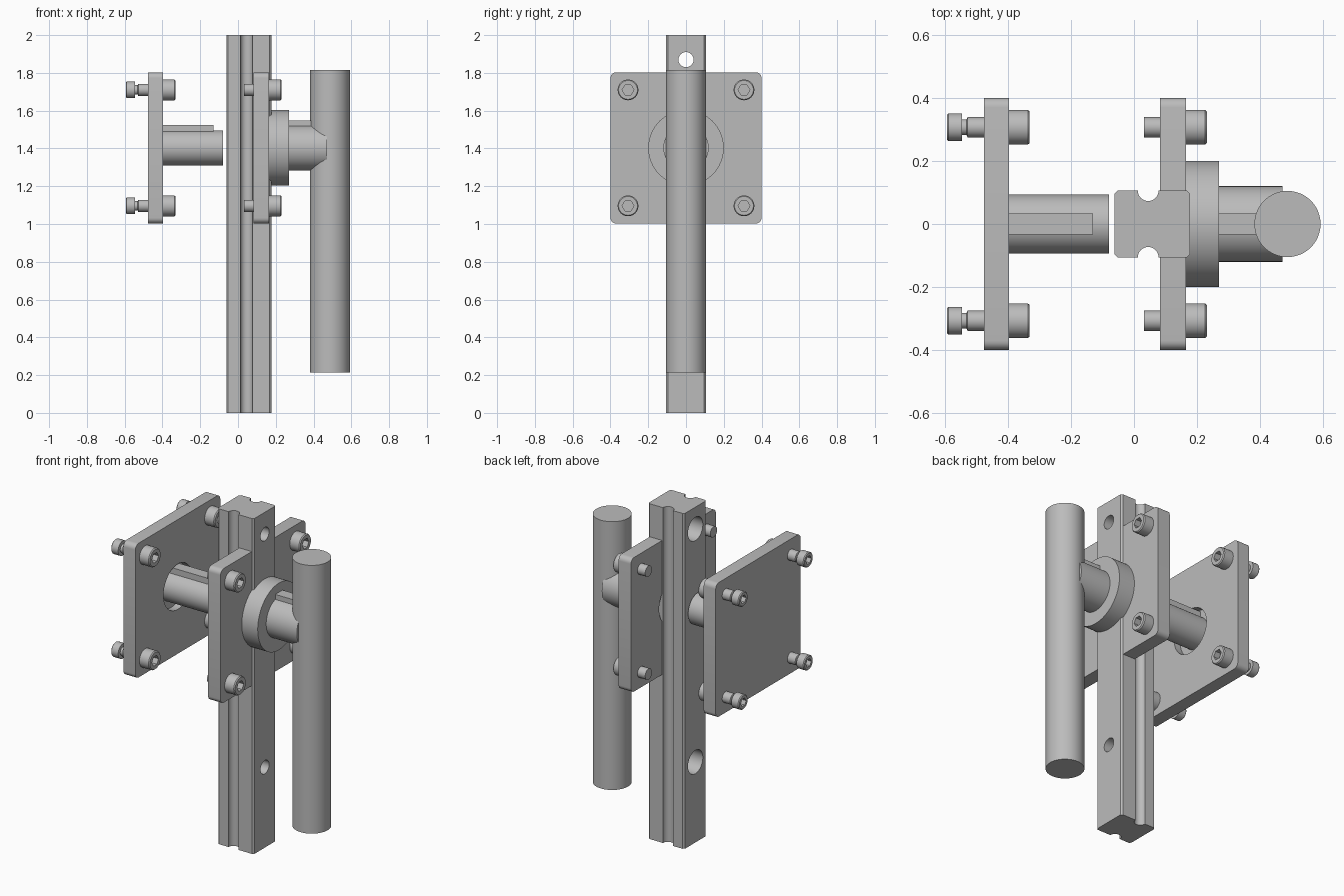
import bpy, bmesh
from math import pi, cos, sin, radians
from mathutils import Matrix, Vector

old = bpy.data.objects.get("Cube")
if old:
    bpy.data.objects.remove(old, do_unlink=True)

AXIS_Z = 1.403          # height of the spindle axis
SCREW_OFF = 0.307       # screw distance from the axis in y and z

steel = bpy.data.materials.new("steel_grey")
steel.use_nodes = True
GREY = (0.5, 0.5, 0.5, 1)
steel.diffuse_color = GREY
steel.node_tree.nodes["Principled BSDF"].inputs["Base Color"].default_value = GREY


def finish(name, bm):
    bmesh.ops.recalc_face_normals(bm, faces=bm.faces)
    mesh = bpy.data.meshes.new(name)
    bm.to_mesh(mesh)
    bm.free()
    mesh.materials.append(steel)
    ob = bpy.data.objects.new(name, mesh)
    bpy.context.collection.objects.link(ob)
    return ob


def select(ob):
    bpy.ops.object.select_all(action='DESELECT')
    ob.select_set(True)
    bpy.context.view_layer.objects.active = ob


def smooth(ob):
    select(ob)
    bpy.ops.object.shade_smooth_by_angle(angle=radians(30))


def lathe(name, profile, y=0, z=AXIS_Z, sides=64):
    """Solid of revolution about the x direction from (x, radius) pairs."""
    bm = bmesh.new()
    rings = [[bm.verts.new((x, y + r * cos(2 * pi * i / sides), z + r * sin(2 * pi * i / sides)))
              for i in range(sides)] for x, r in profile]
    for a, b in zip(rings, rings[1:]):
        for i in range(sides):
            j = (i + 1) % sides
            bm.faces.new((a[i], a[j], b[j], b[i]))
    bm.faces.new(rings[0])
    bm.faces.new(rings[-1])
    return finish(name, bm)


def extrude(name, points, vec):
    bm = bmesh.new()
    face = bm.faces.new([bm.verts.new(p) for p in points])
    out = bmesh.ops.extrude_face_region(bm, geom=[face], use_keep_orig=True)
    bmesh.ops.translate(bm, vec=Vector(vec),
                        verts=[g for g in out["geom"] if isinstance(g, bmesh.types.BMVert)])
    return finish(name, bm)


def box(name, lo, hi):
    bm = bmesh.new()
    bmesh.ops.create_cube(bm, size=1)
    for v in bm.verts:
        v.co = [h if c > 0 else l for c, l, h in zip(v.co, lo, hi)]
    return finish(name, bm)


def cut(ob, cutter):
    mod = ob.modifiers.new("cut", 'BOOLEAN')
    mod.operation, mod.solver, mod.object = 'DIFFERENCE', 'EXACT', cutter
    select(ob)
    bpy.ops.object.modifier_apply(modifier=mod.name)
    bpy.data.objects.remove(cutter, do_unlink=True)


# Grooved rail: one half of the section, mirrored across y
x0, x1, hy, ch = -0.062, 0.177, 0.106, 0.01
gx, gr = 0.045, 0.033
half = [(x0, hy - ch), (x0 + ch, hy)]
half += [(gx - gr * cos(pi * i / 16), hy - gr * sin(pi * i / 16)) for i in range(17)]
half += [(x1 - ch, hy), (x1, hy - ch)]
section = half + [(x, -y) for x, y in reversed(half)]
rail = extrude("rail", [(x, y, 0) for x, y in section], (0, 0, 2))

# Counterbored mounting holes in the rail
for hz in (0.48, 1.87):
    cut(rail, lathe("hole_cutter", [(x0 - 0.1, 0.07), (0.05, 0.07), (0.05, 0.04), (x1 + 0.1, 0.04)],
                    z=hz, sides=48))
smooth(rail)


def plate(name, xa, xb, hole_from, hole_to):
    """Square plate with rounded corners and a round bore or recess."""
    size, r = 0.4, 0.03
    pts = []
    for k in range(4):
        for i in range(7):
            a = pi / 2 * (k + i / 6)
            mid = pi / 2 * k + pi / 4
            sy, sz = (1 if cos(mid) > 0 else -1), (1 if sin(mid) > 0 else -1)
            pts.append((xa, sy * (size - r) + r * cos(a), AXIS_Z + sz * (size - r) + r * sin(a)))
    ob = extrude(name, pts, (xb - xa, 0, 0))
    cut(ob, lathe("bore_cutter", [(hole_from, 0.135), (hole_to, 0.135)]))
    smooth(ob)


plate("left_hand_plate", 0.083, 0.165, 0.0, 0.3)
plate("right_hand_plate", -0.476, -0.397, -0.44, -0.3)

# Inner shaft with its key
smooth(lathe("shaft", [(-0.441, 0.093), (-0.079, 0.093)]))
box("shaft_key", (-0.441, -0.034, AXIS_Z), (-0.13, 0.034, 1.525))

# Collar, hub, hub key and upright handle
smooth(lathe("collar", [(0.165, 0.2), (0.27, 0.2)]))
smooth(lathe("hub", [(0.26, 0.12), (0.472, 0.12)]))
box("hub_key", (0.26, -0.034, AXIS_Z), (0.45, 0.034, 1.548))
circle = [(0.487 + 0.105 * cos(2 * pi * i / 64), 0.105 * sin(2 * pi * i / 64), 0.215) for i in range(64)]
smooth(extrude("handle", circle, (0, 0, 1.6)))


def screw_set(name, face_x, profile, sockets):
    """Four socket screws on one plate; the first is built, the rest share its mesh."""
    first = lathe(name, [(face_x + x, r) for x, r in profile], 0, 0, sides=32)
    for xa, xb, r in sockets:
        cut(first, lathe("socket_cutter", [(face_x + xa, r), (face_x + xb, r)], 0, 0, sides=6))
    smooth(first)
    spots = [(sy * SCREW_OFF, AXIS_Z + sz * SCREW_OFF) for sy in (1, -1) for sz in (1, -1)]
    for n, (y, z) in enumerate(spots):
        ob = first
        if n:
            ob = first.copy()
            bpy.context.collection.objects.link(ob)
        ob.name = f"{name}_{n + 1}"
        ob.location = (0, y, z)


head = [(0, 0.032), (0, 0.055), (0.06, 0.055), (0.066, 0.05)]
screw_set("left_hand_screw", 0.165, [(-0.133, 0.032)] + head, [(0.03, 0.1, 0.031)])

# These carry a smaller socket head behind a narrow neck at the far end
tail = [(-0.197, 0.039), (-0.192, 0.044), (-0.148, 0.044), (-0.148, 0.025),
        (-0.134, 0.025), (-0.131, 0.032)]
screw_set("right_hand_screw", -0.397, tail + head,
          [(0.03, 0.1, 0.031), (-0.25, -0.17, 0.025)])
